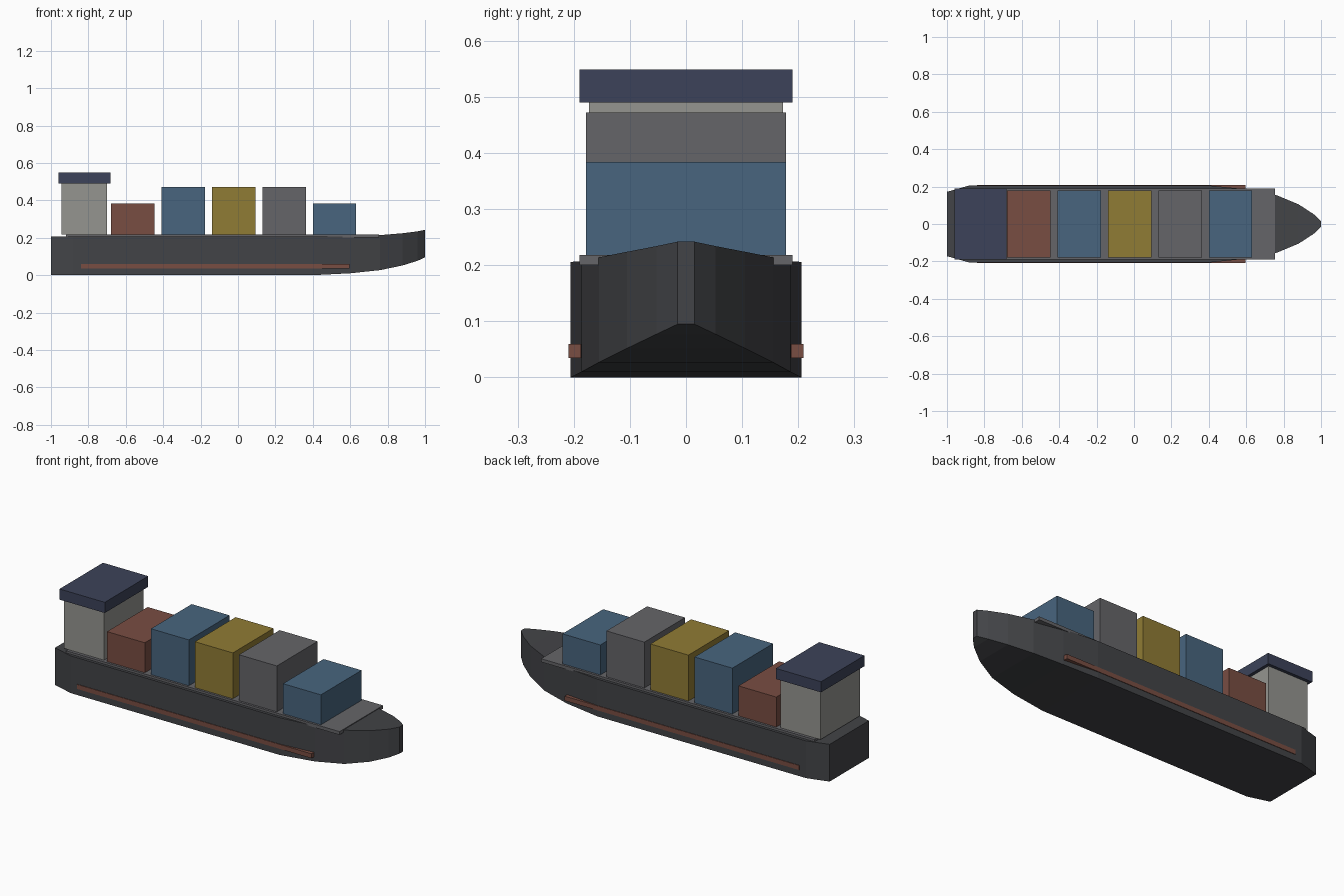
import bpy, bmesh

if "Cube" in bpy.data.objects:
    bpy.data.objects.remove(bpy.data.objects["Cube"])


def material(name, rgb):
    m = bpy.data.materials.new(name)
    m.diffuse_color = (*rgb, 1)
    m.use_nodes = True
    m.node_tree.nodes["Principled BSDF"].inputs["Base Color"].default_value = m.diffuse_color
    return m


HULL = material("charcoal", (0.055, 0.057, 0.063))
STEEL = material("steel", (0.13, 0.13, 0.14))
RUST = material("rust", (0.19, 0.075, 0.055))
BLUE = material("blue", (0.065, 0.13, 0.21))
YELLOW = material("yellow", (0.28, 0.2, 0.035))
WHITE = material("off_white", (0.3, 0.3, 0.28))
NAVY = material("navy", (0.045, 0.055, 0.1))


def add_object(name, bm, mat):
    bmesh.ops.recalc_face_normals(bm, faces=bm.faces)
    me = bpy.data.meshes.new(name)
    bm.to_mesh(me)
    bm.free()
    me.materials.append(mat)
    ob = bpy.data.objects.new(name, me)
    bpy.context.collection.objects.link(ob)


def box(name, x, y, z, mat):
    bm = bmesh.new()
    bmesh.ops.create_cube(bm, size=1)
    for v in bm.verts:
        v.co = [r[0] if c < 0 else r[1] for c, r in zip(v.co, (x, y, z))]
    add_object(name, bm, mat)


# hull: stations of (x, half width, bottom z, top z), lofted from stern to bow
stations = [(-1, 0.172, 0, 0.206), (-0.88, 0.206, 0, 0.206),
            (0.4, 0.206, 0, 0.206), (0.6, 0.186, 0.01, 0.207),
            (0.76, 0.155, 0.027, 0.214), (0.88, 0.105, 0.052, 0.224),
            (0.96, 0.053, 0.077, 0.234), (1, 0.015, 0.095, 0.242)]
bm = bmesh.new()
rings = [[bm.verts.new(p) for p in ((x, -w, lo), (x, w, lo), (x, w, hi), (x, -w, hi))]
         for x, w, lo, hi in stations]
for a, b in zip(rings, rings[1:]):
    for i in range(4):
        j = (i + 1) % 4
        bm.faces.new((a[i], a[j], b[j], b[i]))
bm.faces.new(rings[0])
bm.faces.new(rings[-1])
add_object("hull", bm, HULL)

# deck plate and side stripes
box("deck", (-0.92, 0.755), (-0.19, 0.19), (0.2, 0.218), STEEL)
for side, y in (("right", (-0.209, -0.187)), ("left", (0.187, 0.209))):
    box("stripe_" + side, (-0.84, 0.597), y, (0.035, 0.06), RUST)

# cargo containers
cargo = [(RUST, 0.384), (BLUE, 0.472), (YELLOW, 0.472), (STEEL, 0.472), (BLUE, 0.384)]
for i, (mat, top) in enumerate(cargo):
    x = -0.562 + 0.2695 * i
    box(f"container_{i + 1}", (x - 0.116, x + 0.116), (-0.178, 0.178), (0.218, top), mat)

# bridge tower and roof
box("bridge", (-0.945, -0.7), (-0.173, 0.173), (0.218, 0.492), WHITE)
box("bridge_roof", (-0.96, -0.683), (-0.19, 0.19), (0.49, 0.549), NAVY)
